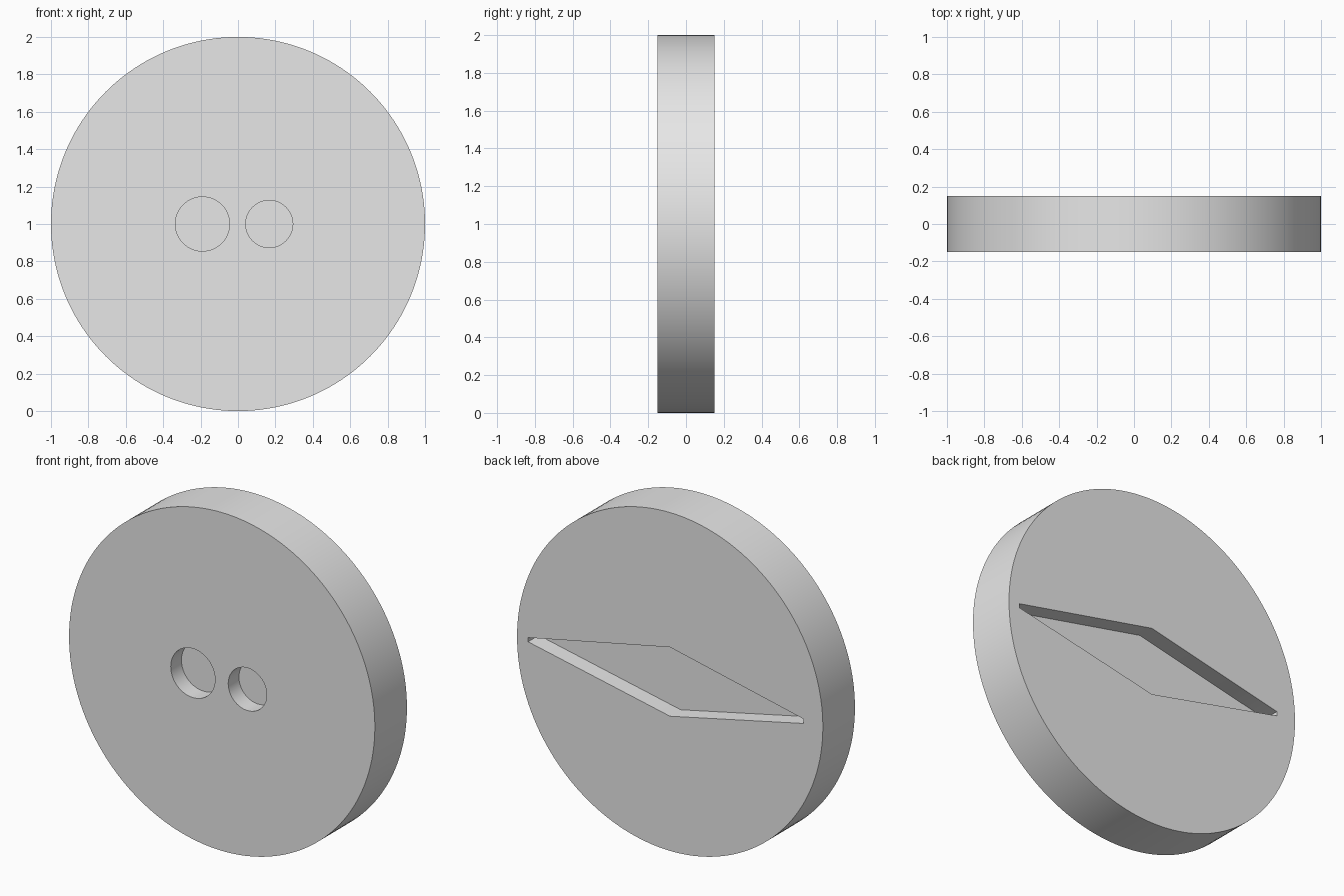
import bpy
import bmesh
from math import pi, sin, cos, asin, atan2, hypot, radians

if "Cube" in bpy.data.objects:
    bpy.data.objects.remove(bpy.data.objects["Cube"], do_unlink=True)

RADIUS = 1.0
HALF = 0.15      # half the disc thickness
DEPTH = 0.1      # depth of every recess
CENTRE_Z = 1.0

grey = bpy.data.materials.new("plain_grey")
grey.use_nodes = True
grey.diffuse_color = (0.8, 0.8, 0.8, 1)
grey.node_tree.nodes["Principled BSDF"].inputs["Base Color"].default_value = (0.8, 0.8, 0.8, 1)


def arc(cx, r, start, end, steps):
    """Points on an arc in the disc plane, around (cx, 0)."""
    angles = [start + (end - start) * i / steps for i in range(steps + 1)]
    return [(cx + r * cos(a), r * sin(a)) for a in angles]


def circle(cx, r, steps):
    return arc(cx, r, 0, 2 * pi, steps)[:-1]


def prism(name, outline, y0, y1):
    """Extrude an outline in x and z from y0 to y1."""
    bm = bmesh.new()
    face = bm.faces.new([bm.verts.new((x, y0, CENTRE_Z + z)) for x, z in outline])
    out = bmesh.ops.extrude_face_region(bm, geom=[face])
    moved = [g for g in out["geom"] if isinstance(g, bmesh.types.BMVert)]
    bmesh.ops.translate(bm, verts=moved, vec=(0, y1 - y0, 0))
    bmesh.ops.recalc_face_normals(bm, faces=bm.faces)
    mesh = bpy.data.meshes.new(name)
    bm.to_mesh(mesh)
    bm.free()
    mesh.materials.append(grey)
    obj = bpy.data.objects.new(name, mesh)
    bpy.context.collection.objects.link(obj)
    return obj


def slot_outline(right_x, left_x, r, waist):
    """Slot with round ends that widens to a point above and below its middle."""
    def tangent(cx):
        return atan2(waist, -abs(cx)) - pi / 2 + asin(r / hypot(cx, waist))
    lean_l, lean_r = tangent(left_x), tangent(right_x)
    # the tangent point leans outward by the slope of the straight edge
    a_l, a_r = pi - lean_l - pi / 2, pi - lean_r - pi / 2
    a_l, a_r = min(abs(a_l), pi / 2), min(abs(a_r), pi / 2)
    return (arc(left_x, r, -a_l, a_l, 32) + [(0, waist)]
            + arc(right_x, r, pi - a_r, pi + a_r, 32) + [(0, -waist)])


disc = prism("disc", circle(0, RADIUS, 160), -HALF, HALF)

# Two round blind holes in the front, one long slot in the back
cutters = [
    prism("large_hole_cutter", circle(-0.19, 0.145, 64), -HALF - 0.1, -HALF + DEPTH),
    prism("small_hole_cutter", circle(0.167, 0.126, 64), -HALF - 0.1, -HALF + DEPTH),
    prism("slot_cutter", slot_outline(-0.755, 0.808, 0.12, 0.204), HALF - DEPTH, HALF + 0.1),
]

bpy.ops.object.select_all(action="DESELECT")
bpy.context.view_layer.objects.active = disc
disc.select_set(True)
for cutter in cutters:
    cutter.hide_render = True
    mod = disc.modifiers.new(cutter.name, "BOOLEAN")
    mod.operation = "DIFFERENCE"
    mod.solver = "EXACT"
    mod.object = cutter
    bpy.ops.object.modifier_apply(modifier=mod.name)
    bpy.data.objects.remove(cutter, do_unlink=True)

bpy.ops.object.shade_smooth_by_angle(angle=radians(30))
